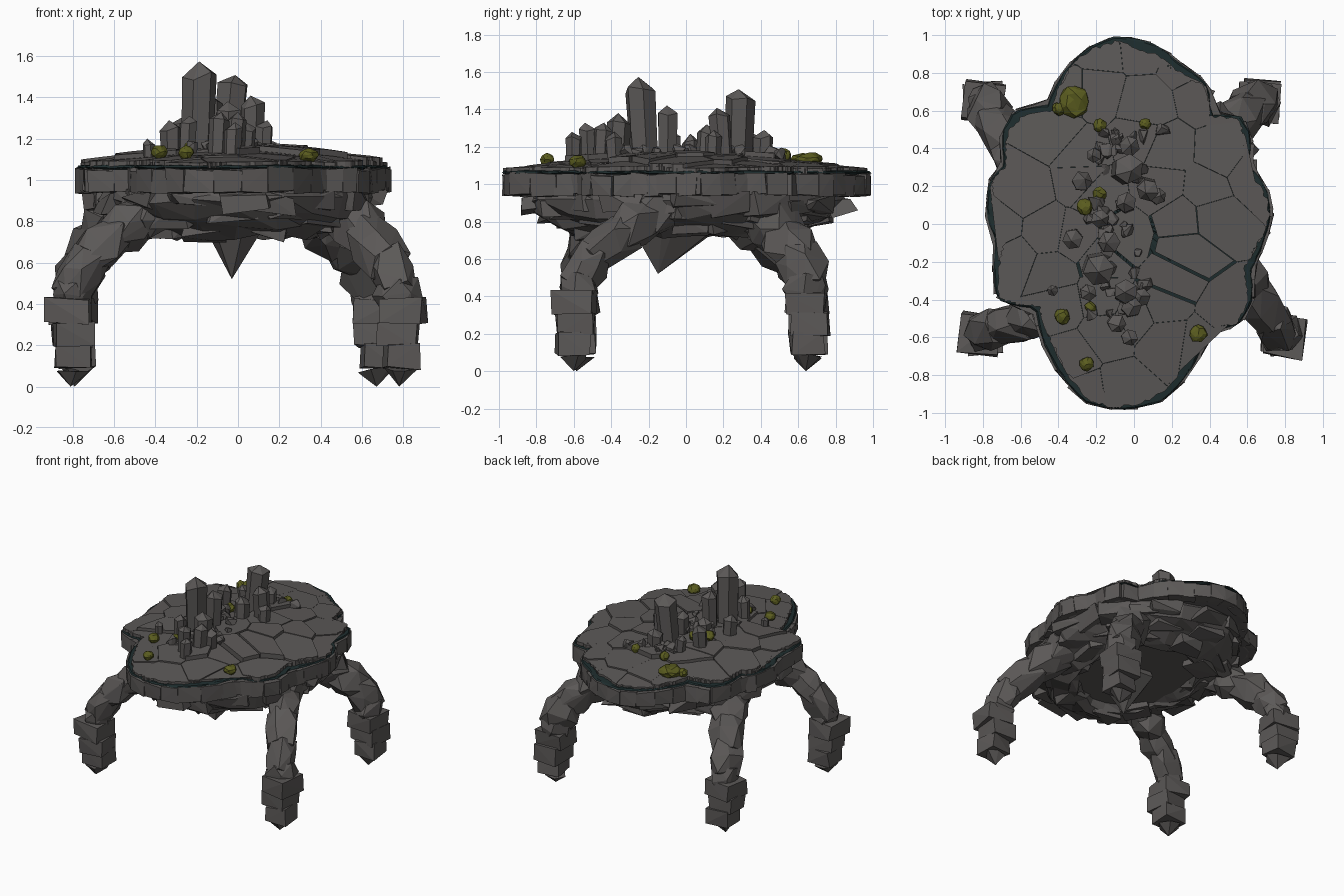
import bpy, bmesh, math, random
from mathutils import Vector, Matrix, Euler

random.seed(7)
cube = bpy.data.objects.get("Cube")
if cube:
    bpy.data.objects.remove(cube, do_unlink=True)


def material(name, colour):
    mat = bpy.data.materials.new(name)
    mat.use_nodes = True
    mat.diffuse_color = (*colour, 1)
    mat.node_tree.nodes["Principled BSDF"].inputs["Base Color"].default_value = (*colour, 1)
    return mat


STONE = material("grey stone", (0.105, 0.098, 0.095))
TEAL = material("dark teal lichen", (0.013, 0.026, 0.027))
MOSS = material("olive moss", (0.105, 0.11, 0.014))


def finish(name, bm, *mats):
    bmesh.ops.recalc_face_normals(bm, faces=bm.faces[:])
    mesh = bpy.data.meshes.new(name)
    bm.to_mesh(mesh)
    bm.free()
    for mat in mats:
        mesh.materials.append(mat)
    obj = bpy.data.objects.new(name, mesh)
    bpy.context.collection.objects.link(obj)
    return obj


def jitter(amount):
    return random.uniform(-amount, amount)


def jitter_vector(amount):
    return Vector((jitter(amount), jitter(amount), jitter(amount)))


def add_hull(bm, points):
    verts = [bm.verts.new(p) for p in points]
    result = bmesh.ops.convex_hull(bm, input=verts)
    loose = set(result["geom_interior"]) | set(result["geom_unused"])
    bmesh.ops.delete(bm, geom=[v for v in loose if isinstance(v, bmesh.types.BMVert)], context="VERTS")


def add_block(bm, centre, half, turn, rough):
    # Roughly cut cuboid
    spin = Matrix.Rotation(turn, 3, "Z")
    points = []
    for sx in (-1, 1):
        for sy in (-1, 1):
            for sz in (-1, 1):
                corner = Vector((sx * half[0], sy * half[1], sz * half[2]))
                points.append(Vector(centre) + spin @ corner + jitter_vector(rough))
    add_hull(bm, points)


# Scalloped plan of the platform, anticlockwise
PLAN = [(.73, .05), (.7, .2), (.61, .31), (.62, .48), (.57, .57), (.41, .58), (.39, .74), (.22, .87), (.13, .95),
        (-.1, 1), (-.27, .92), (-.4, .77), (-.46, .63), (-.64, .6), (-.7, .5), (-.69, .32), (-.77, .22),
        (-.78, .04), (-.73, -.1), (-.73, -.4), (-.52, -.45), (-.49, -.6), (-.36, -.84), (-.26, -.95),
        (-.05, -.99), (.16, -.94), (.27, -.82), (.37, -.63), (.44, -.56), (.56, -.53), (.63, -.4),
        (.62, -.25), (.68, -.12)]
SPOKES = [(math.atan2(y, x) % math.tau, math.hypot(x, y)) for x, y in PLAN]


def outline(angle):
    angle %= math.tau
    before, after = SPOKES[-1], SPOKES[0]
    for a, b in zip(SPOKES, SPOKES[1:]):
        if a[0] <= angle < b[0]:
            before, after = a, b
    span = (after[0] - before[0]) % math.tau
    return before[1] + (after[1] - before[1]) * ((angle - before[0]) % math.tau) / span


def polar(angle, scale, z, smooth=0.0):
    oval = math.hypot(0.72 * math.cos(angle), 0.9 * math.sin(angle))
    r = scale * (outline(angle) * (1 - smooth) + oval * smooth)
    return Vector((r * math.cos(angle), r * math.sin(angle), z))


def dome(x, y):
    f = min(1.0, math.hypot(x, y) / outline(math.atan2(y, x)))
    return 1.078 + 0.077 * (1 - f ** 1.8)


def loft(bm, levels, sides, rough, smooth=0.0):
    rings = []
    for scale, z in levels:
        ring = []
        for i in range(sides):
            p = polar(math.tau * i / sides, scale, z, smooth)
            ring.append(bm.verts.new(p + jitter_vector(rough)))
        rings.append(ring)
    for low, high in zip(rings, rings[1:]):
        for i in range(sides):
            j = (i + 1) % sides
            bm.faces.new((low[i], low[j], high[j]))
            bm.faces.new((low[i], high[j], high[i]))
    bm.faces.new(rings[0])
    bm.faces.new(rings[-1])


# Platform core, lichen over its upper skin
bm = bmesh.new()
loft(bm, [(0.92, 0.94), (0.955, 0.95), (0.96, 1.052), (0.995, 1.06), (0.985, 1.069),
          (0.7, 1.09), (0.4, 1.115), (0.1, 1.125)], 120, 0.003)
core = finish("platform_core", bm, STONE, TEAL)
for face in core.data.polygons:
    face.material_index = int(face.center.z > 1.053)

# Rim of cut blocks
bm = bmesh.new()
angle = 0.0
while angle < math.tau:
    step = random.uniform(0.08, 0.16)
    a, b = polar(angle, 0.958, 0), polar(angle + step, 0.958, 0)
    mid, run = (a + b) / 2, b - a
    mid.z = 0.997 + jitter(0.006)
    half = (run.length / 2 + 0.006, 0.037, 0.056 + jitter(0.004))
    add_block(bm, mid, half, math.atan2(run.y, run.x), 0.006)
    angle += step
finish("rim_blocks", bm, STONE)


def clip(poly, point, normal):
    # Keep the part of a flat polygon behind a line
    out = []
    for p, q in zip(poly, poly[1:] + poly[:1]):
        dp, dq = (p - point).dot(normal), (q - point).dot(normal)
        if dp <= 0:
            out.append(p)
        if dp * dq < 0:
            out.append(p.lerp(q, dp / (dp - dq)))
    return out


# Cracked paving: irregular plates fitted to each other
seeds = []
for row in range(-4, 5):
    for col in range(-3, 4):
        s = Vector((col * 0.23 + (row % 2) * 0.11 + jitter(0.09), row * 0.22 + jitter(0.08)))
        if s.length < outline(math.atan2(s.y, s.x)) * 1.02:
            seeds.append(s)
bm = bmesh.new()
for s in seeds:
    poly = [s + Vector(c) for c in ((-.4, -.4), (.4, -.4), (.4, .4), (-.4, .4))]
    near = math.hypot(s.x - 0.06, s.y + 0.1) < 0.3
    lift = random.uniform(0, 0.04 if s.length < 0.55 else 0.012)
    for other in seeds:
        if other is not s:
            gap = random.choice((0.0005, 0.003, 0.014)) if near else 0.0005
            n = (other - s).normalized()
            poly = clip(poly, (s + other) / 2 - n * gap, n)
    top, bottom = [], []
    for p, q in zip(poly, poly[1:] + poly[:1]):
        count = max(1, round((q - p).length / 0.03))
        for k in range(count):
            v = p.lerp(q, k / count)
            a = math.atan2(v.y, v.x)
            limit = outline(a) * (0.96 + 0.022 * math.sin(a * 7 + 1) + jitter(0.012))
            if v.length > limit:
                v = v * (limit / v.length)
            z = 0.75 * dome(v.x, v.y) + 0.25 * dome(s.x, s.y) + lift
            top.append(bm.verts.new((v.x, v.y, z)))
            bottom.append(bm.verts.new((v.x, v.y, 1.055)))
    bm.faces.new(top)
    bm.faces.new(bottom[::-1])
    for i in range(len(top)):
        j = (i + 1) % len(top)
        bm.faces.new((top[i], bottom[i], bottom[j], top[j]))
finish("paving_plates", bm, STONE)

# Faceted underside with a shallow hollow in the middle
bm = bmesh.new()
loft(bm, [(0.88, 0.97), (0.92, 0.9), (0.86, 0.83), (0.74, 0.78), (0.6, 0.725),
          (0.55, 0.725), (0.5, 0.765)], 24, 0.022, 0.6)
finish("underside", bm, STONE)

# Slabs embedded in the underside
bm = bmesh.new()
for scale, z, count, size in ((0.83, 0.9, 20, 0.11), (0.72, 0.835, 15, 0.11), (0.6, 0.785, 11, 0.1)):
    for i in range(count):
        a = math.tau * (i + jitter(0.3)) / count
        p = polar(a, scale, z + jitter(0.02), 0.4)
        add_block(bm, p, (size, size * 0.7, size * 0.42), a + math.pi / 2 + jitter(0.4), 0.03)
finish("underside_slabs", bm, STONE)

# Hanging spike under the middle
bm = bmesh.new()
collar = [Vector((-0.02 + 0.13 * math.cos(k), -0.07 + 0.21 * math.sin(k), 0.735 + jitter(0.02)))
          for k in range(7)]
top = [Vector((p.x * 0.8, p.y * 0.8, 0.8)) for p in collar]
add_hull(bm, collar + top + [Vector((-0.03, -0.15, 0.52))])
finish("hanging_spike", bm, STONE)


def ring_around(centre, axis, radius, sides=6):
    turn = axis.to_track_quat("Z", "Y")
    start = random.random() * math.tau
    return [centre + turn @ Vector((radius * math.cos(start + math.tau * k / sides),
                                    radius * math.sin(start + math.tau * k / sides), 0))
            + jitter_vector(radius * 0.2) for k in range(sides)]


def build_leg(name, hip, foot, girth):
    bm = bmesh.new()
    hip, foot = Vector(hip), Vector(foot)
    # Bent upper limb of overlapping boulders
    path = []
    for t, z, r in ((-0.15, 0.9, 0.15), (0.12, 0.82, 0.14), (0.42, 0.73, 0.13),
                    (0.78, 0.61, 0.125), (0.97, 0.48, 0.115), (1, 0.38, 0.09)):
        path.append((hip.lerp(foot, t).to_3d() + Vector((0, 0, z)), r * girth))
    for (a, ra), (b, rb) in zip(path, path[1:]):
        axis = (b - a).normalized()
        add_hull(bm, ring_around(a - axis * 0.03, axis, ra * 0.85)
                 + ring_around(a.lerp(b, 0.5), axis, ra)
                 + ring_around(b + axis * 0.04, axis, rb * 0.8))
    # Stacked shin blocks
    for z, h in ((0.365, 0.105), (0.255, 0.095), (0.15, 0.085)):
        spot = (foot.x + jitter(0.015), foot.y + jitter(0.015), z)
        add_block(bm, spot, (h, h, 0.06), jitter(0.15), 0.01)
    # Pointed foot
    base = foot.to_3d() + Vector((0, 0, 0.08))
    add_hull(bm, ring_around(base, Vector((0, 0, 1)), 0.08) + [Vector((foot.x, foot.y - 0.01, 0))])
    finish(name, bm, STONE)


build_leg("front_right_leg", (-0.43, -0.46), (-0.81, -0.575), 0.9)
build_leg("back_right_leg", (-0.54, 0.23), (-0.79, 0.65), 0.92)
build_leg("front_left_leg", (0.51, -0.16), (0.78, -0.59), 0.95)
build_leg("back_left_leg", (0.36, 0.43), (0.67, 0.65), 1.08)

# Crystals: x, y, radius, tip height
CRYSTALS = [(-.2, -.22, .085, 1.575), (-.06, .28, .08, 1.51), (-.05, -.37, .065, 1.38), (-.14, -.1, .06, 1.42),
            (.07, .2, .06, 1.41), (-.02, -.45, .055, 1.33), (-.1, -.52, .05, 1.33), (-.03, -.6, .045, 1.28),
            (-.28, .22, .055, 1.31), (-.32, -.07, .055, 1.29), (-.2, .37, .04, 1.27), (-.02, .41, .055, 1.29),
            (-.04, .1, .055, 1.32), (.12, .14, .045, 1.29), (-.43, -.35, .03, 1.2), (-.18, .03, .05, 1.27),
            (-.25, -.36, .045, 1.31), (.03, -.38, .05, 1.28)]
bm = bmesh.new()
for x, y, r, tip in CRYSTALS:
    lean = Euler((jitter(0.08), jitter(0.06), jitter(1))).to_matrix()
    rise = tip - 1.08
    points = [Vector((r * jitter(0.3), r * jitter(0.3), rise))]
    for k in range(6):
        c, s = r * math.cos(k * math.pi / 3), r * math.sin(k * math.pi / 3)
        points += [Vector((c * 0.9, s * 0.9, 0)), Vector((c, s, rise - r * (0.8 + jitter(0.3))))]
    add_hull(bm, [Vector((x, y, 1.08)) + lean @ p for p in points])
finish("crystals", bm, STONE)

# Loose rubble between the crystals
bm = bmesh.new()
for _ in range(42):
    x, y = -0.08 + random.gauss(0, 0.09), jitter(0.5)
    size = random.uniform(0.025, 0.05)
    centre = Vector((x, y, dome(x, y) + 0.025))
    add_hull(bm, [centre + jitter_vector(1).normalized() * size for _ in range(12)])
finish("rubble", bm, STONE)

# Moss clumps: x, y, radius
CLUMPS = [(-.32, .65, .085), (-.4, .61, .035), (-.18, .52, .036), (.06, .53, .032), (-.18, .16, .036),
          (-.26, .09, .045), (-.38, -.49, .04), (-.23, -.44, .03), (.34, -.58, .048), (-.25, -.74, .037)]
bm = bmesh.new()
for x, y, r in CLUMPS:
    place = Matrix.Translation((x, y, dome(x, y) + 0.03)) @ Matrix.Diagonal((1, 1, min(1, 0.035 / r), 1))
    made = bmesh.ops.create_icosphere(bm, subdivisions=2, radius=r, matrix=place)
    for v in made["verts"]:
        v.co += jitter_vector(r * 0.12)
finish("moss_clumps", bm, MOSS)
